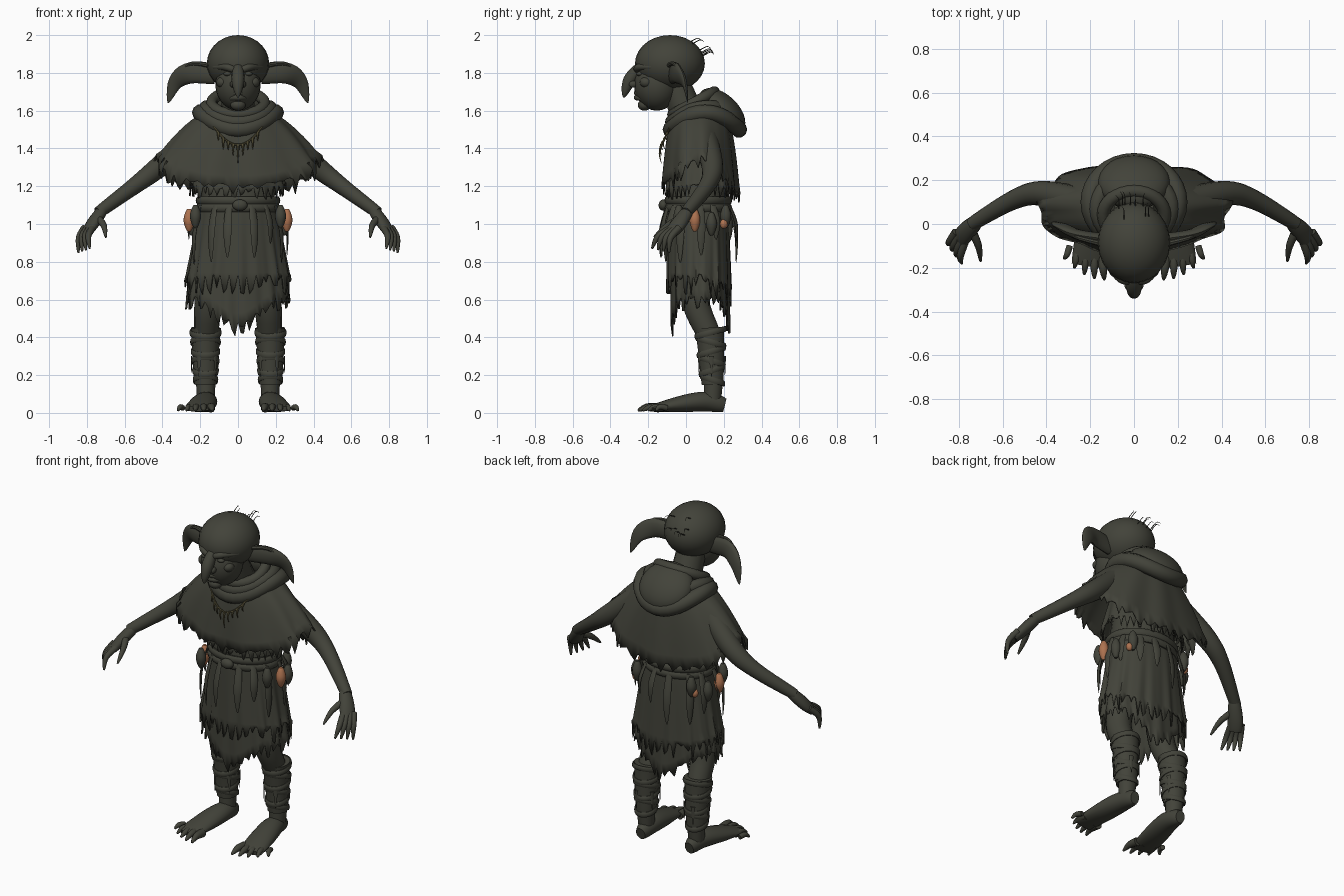
import bpy, bmesh, math, random
from mathutils import Vector, Matrix

rng = random.Random(4)
if "Cube" in bpy.data.objects:
    bpy.data.objects.remove(bpy.data.objects["Cube"])


def material(name, red, green, blue):
    mat = bpy.data.materials.new(name)
    mat.use_nodes = True
    mat.diffuse_color = (red, green, blue, 1)
    mat.node_tree.nodes["Principled BSDF"].inputs["Base Color"].default_value = (red, green, blue, 1)
    return mat


OLIVE = material("dark olive", .055, .056, .042)
BONE = material("old bone", .11, .095, .045)
AMBER = material("amber orange", .42, .17, .08)
BACK, UPWARD, SIDEWAYS = (0, 1, 0), (0, 0, 1), (1, 0, 0)


def finish(name, bm, mat):
    bmesh.ops.recalc_face_normals(bm, faces=bm.faces)
    mesh = bpy.data.meshes.new(name)
    bm.to_mesh(mesh)
    bm.free()
    mesh.materials.append(mat)
    mesh.shade_smooth()
    mesh.set_sharp_from_angle(angle=math.radians(40))
    obj = bpy.data.objects.new(name, mesh)
    bpy.context.collection.objects.link(obj)
    return obj


def lerp(start, end, t):
    return start + (end - start) * t


def spline(points, steps=5):
    """Catmull-Rom curve through the points."""
    points = [Vector(p) for p in points]
    last, path = len(points) - 1, []
    for i in range(last):
        a, b, c, d = (points[max(0, min(last, i + k))] for k in (-1, 0, 1, 2))
        for t in (k / steps for k in range(steps)):
            path.append(b + (c - a) * t / 2 + (a - b * 2.5 + c * 2 - d / 2) * t ** 2
                        + ((b - c) * 1.5 + (d - a) / 2) * t ** 3)
    return path + [points[-1]]


def bridge(bm, rings):
    for lower, upper in zip(rings, rings[1:]):
        for i in range(len(lower)):
            j = (i + 1) % len(lower)
            bm.faces.new((lower[i], lower[j], upper[j], upper[i]))


def tube(name, points, start, end, bulge=0, flat=(1, 1), up=BACK, mirror=1, mat=OLIVE, sides=14, closed=False):
    """Sweep a tapering ellipse along a path; flat squeezes it along the up direction."""
    path = [Vector(p) for p in points] if closed else spline(points)
    count, rings, bm = len(path), [], bmesh.new()
    for i, centre in enumerate(path):
        before = path[i - 1] if closed or i else centre
        after = path[(i + 1) % count] if closed or i < count - 1 else centre
        t = i / (count - 1)
        tangent = (after - before).normalized()
        across = tangent.cross(Vector(up)).normalized()
        normal = across.cross(tangent)
        radius = lerp(start, end, t) + bulge * math.sin(math.pi * t)
        depth = radius * lerp(*flat, t)
        ring = []
        for k in range(sides):
            angle = math.tau * k / sides
            p = centre + across * radius * math.cos(angle) + normal * depth * math.sin(angle)
            ring.append(bm.verts.new((p.x * mirror, p.y, p.z)))
        rings.append(ring)
    if closed:
        rings.append(rings[0])
    else:
        bm.faces.new(rings[0])
        bm.faces.new(rings[-1])
    bridge(bm, rings)
    return finish(name, bm, mat)


def band(name, centre, wide, deep, radius, tall=1, slope=0, sag=0, mirror=1):
    """Closed roll around an ellipse, sloped and sagging from front to back."""
    x, y, z = centre
    points = []
    for k in range(32):
        c, s = math.cos(math.tau * k / 32), math.sin(math.tau * k / 32)
        points.append((x + wide * c, y + deep * s, z + slope * s - sag * s * s))
    tube(name, points, radius, radius, flat=(tall, tall), up=UPWARD, mirror=mirror, sides=10, closed=True)


def ball(name, centre, size, mat=OLIVE, tilt=0, mirror=1):
    bm = bmesh.new()
    place = Matrix.Translation((centre[0] * mirror, *centre[1:])) @ Matrix.Rotation(tilt, 4, "X")
    bmesh.ops.create_uvsphere(bm, u_segments=24, v_segments=14, radius=1, matrix=place @ Matrix.Diagonal((*size, 1)))
    return finish(name, bm, mat)


def drape(name, top, hem, top_z, hem_z, drop=1, corner=1, folds=9, torn=.08, rows=10, columns=108):
    """Hanging cloth; top, hem and hem_z each give the side, front and back values."""
    bm, rings = bmesh.new(), []
    for row in range(rows + 1):
        t, ring = row / rows, []
        for i in range(columns):
            angle = math.tau * i / columns
            c, s = math.cos(angle), math.sin(angle)
            face = 2 if s > 0 else 1
            wave = 1 + .03 * t * (math.sin(folds * angle) + math.sin((folds * 2 - 5) * angle + 1) / 2)
            reach = lerp(top[face], hem[face], math.sqrt(t))
            low = lerp(hem_z[0], hem_z[face], abs(s) ** corner)
            z = lerp(top_z, low, t ** drop)
            if row == rows:
                z += torn * (.3 - rng.random() * (1 if i % 3 else .1))
            ring.append(bm.verts.new((lerp(top[0], hem[0], t) * c * wave, lerp(.08, reach, abs(s) ** .85 * wave), z)))
        rings.append(ring)
    bridge(bm, rings)
    cloth = finish(name, bm, OLIVE).modifiers.new("cloth thickness", "SOLIDIFY")
    cloth.thickness = .008


# Head
ball("cranium", (0, -.085, 1.85), (.165, .185, .15))
ball("face", (0, -.155, 1.74), (.12, .12, .14))
ball("chin", (0, -.22, 1.63), (.04, .035, .03))
tube("neck", [(0, .06, 1.5), (0, 0, 1.6), (0, -.06, 1.75)], .1, .08)
tube("nose", [(0, -.24, 1.84), (0, -.3, 1.76), (0, -.33, 1.67)], .02, .004, bulge=.022)
for name, z in (("upper_lip", 1.685), ("lower_lip", 1.66)):
    tube(name, [(-.06, -.21, z), (0, -.26, z + .01), (.06, -.21, z)], .006, .006, bulge=.01, up=UPWARD)
for mirror, label in ((1, "left"), (-1, "right")):
    tube(label + "_brow", [(.01, -.26, 1.81), (.06, -.25, 1.83), (.13, -.18, 1.83)], .014, .008, bulge=.008,
         up=UPWARD, mirror=mirror)
    ball(label + "_eye", (.055, -.245, 1.795), (.022, .018, .012), mirror=mirror)
    ball(label + "_cheek", (.08, -.21, 1.75), (.035, .035, .03), mirror=mirror)
    ball(label + "_nostril", (.028, -.28, 1.74), (.015, .022, .018), mirror=mirror)
    tube(label + "_ear", [(.12, -.07, 1.79), (.25, -.05, 1.8), (.33, -.01, 1.75), (.37, .01, 1.64)], .05, .003,
         bulge=.025, flat=(.5, .3), mirror=mirror)
    tube(label + "_ear_rim", [(.15, -.09, 1.84), (.26, -.06, 1.845), (.35, -.01, 1.75)], .014, .006,
         mirror=mirror, sides=8)
for strand in range(9):
    x, rise = rng.uniform(-.08, .08), rng.uniform(.2, 1)
    root = Vector((x, -.085 + .18 * math.cos(rise), 1.85 + .14 * math.sin(rise)))
    tube("hair", [root, root + Vector((0, .04, .02)), root + Vector((x / 5, .06, .01))], .003, .001, up=SIDEWAYS, sides=4)

# Torso and torn cloth
tube("torso", [(0, .07, .8), (0, .07, 1.2), (0, .09, 1.6)], .17, .09, bulge=.06, flat=(.75, .9), sides=24)
drape("cape", (.12, -.03, .17), (.44, -.13, .28), 1.61, (1.35, 1.19, 1.15), drop=1.6, torn=.07)
drape("undershirt", (.2, -.06, .22), (.25, -.105, .25), 1.4, (1.2, 1.17, 1.18), folds=11)
drape("skirt", (.19, -.085, .21), (.27, -.08, .23), 1.13, (.6, .46, .46), corner=6, folds=13)
drape("overskirt", (.2, -.09, .215), (.275, -.1, .24), 1.12, (.7, .7, .64), folds=15, torn=.12)

# Hood lying on the shoulders
ball("hood_bag", (0, .19, 1.6), (.165, .15, .085), tilt=-.75)
for k, name in enumerate(("hood_inner_roll", "hood_middle_roll", "hood_outer_roll")):
    band(name, (0, .04 + .03 * k, 1.64 - .025 * k), .14 + .03 * k, .11 + .035 * k, .03 + .007 * k,
         slope=.06 - .03 * k, sag=.045 * k)

# Belt, knot and hanging straps
for z in (1.085, 1.125):
    band("belt", (0, .065, z), .21, .165, .014, tall=1.6)
ball("belt_knot", (.01, -.12, 1.1), (.04, .025, .03))


def around(degrees, out=0):
    angle = math.radians(degrees)
    return (.225 + out) * math.cos(angle), .065 + (.17 + out) * math.sin(angle)


for k in range(14):
    degrees, length = k * 26 + rng.uniform(-6, 6), rng.uniform(.18, .32)
    (x, y), (far_x, far_y) = around(degrees), around(degrees, .035)
    tube("belt_strap", [(x, y, 1.1), (far_x, far_y, 1.1 - length / 2), (far_x, far_y, 1.1 - length)], .014, .003,
         bulge=.014, flat=(.3, .3), up=(far_x, far_y - .065, 0), sides=8)

# Pouches and amber bottles at both hips
for mirror in (1, -1):
    for k in range(4):
        x, y = around(25 * k - 30, .035)
        z = 1.02 - .02 * (k % 3)
        filled = AMBER if k == 1 else OLIVE
        tube("pouch", [(x, y, z + .08), (x, y, z + .04), (x, y, z), (x, y, z - .04)], .01, .008, bulge=.02,
             mirror=mirror, mat=filled)
        band("pouch_tie", (x, y, z + .045), .016, .016, .006, mirror=mirror)
    ball("amber_bottle", (.2, .2, 1), (.02, .02, .025), AMBER, mirror=mirror)

# Necklace of teeth
cord = [Vector((.13 * u, .05 * u * u - .13, 1.42 + .1 * u * u)) for u in (k / 5 for k in range(-5, 6))]
tube("necklace_cord", cord, .005, .005, mat=BONE, sides=6)
for k, p in enumerate(cord[1:-1]):
    drop = .1 if k == 4 else .045 + .015 * (k % 2)
    tube("necklace_tooth", [p, p + Vector((0, -.01, -drop / 2)), p - Vector((0, 0, drop))], .009, .001, mat=BONE, sides=6)


# Limbs
def digit(name, root, tip, thick, lift, mirror):
    root, tip = Vector(root), Vector(tip)
    tube(name, [root, (root + tip) / 2 + Vector(lift), tip], thick, .005, bulge=.004, up=SIDEWAYS, mirror=mirror, sides=10)


for mirror, label in ((1, "left"), (-1, "right")):
    tube(label + "_arm", [(.24, .1, 1.45), (.42, .14, 1.3), (.55, .11, 1.2), (.74, 0, 1.06)], .07, .031,
         up=UPWARD, mirror=mirror)
    tube(label + "_palm", [(.72, .01, 1.07), (.77, -.04, 1), (.8, -.08, .95)], .032, .038, bulge=.01,
         flat=(.9, .5), up=(.7, -.4, .5), mirror=mirror)
    digit(label + "_thumb", (.74, -.03, 1.03), (.7, -.17, .93), .02, (-.01, 0, .01), mirror)
    for k, name in enumerate(("index", "middle", "ring", "little")):
        digit(f"{label}_{name}_finger", (.77 + .014 * k, -.075 + .013 * k, .98), (.785 + .02 * k, -.18 + .03 * k, .87 - .008 * k),
              .019, (.015, -.02, .01), mirror)
    tube(label + "_leg", [(.11, .08, .9), (.155, .05, .6), (.17, .14, .35), (.17, .14, .05)], .09, .045, mirror=mirror)
    tube(label + "_leg_wrap", [(.17, .125, .45), (.172, .135, .3), (.172, .14, .15)], .08, .058, mirror=mirror)
    for k in range(6):
        size = .079 - .0035 * k
        band(label + "_wrap_band", (.172, .13 + .002 * k, .425 - .05 * k), size, size, .006, tall=2.6,
             slope=.02 * (-1) ** k, mirror=mirror)
    for k in range(5):
        out = Vector((math.cos(k * 1.3), math.sin(k * 1.3), 0))
        top = Vector((.172, .135, .3)) + out * .074
        tube(label + "_wrap_shred", [top, top - Vector((0, 0, .06)), top - Vector((0, 0, .11))], .014, .001,
             flat=(.3, .3), up=out, mirror=mirror, sides=6)
    tube(label + "_foot", [(.165, .205, .04), (.17, .1, .06), (.195, -.06, .042), (.215, -.19, .022)], .03, .07,
         bulge=.02, flat=(1.2, .2), up=UPWARD, mirror=mirror, sides=18)
    for k in range(5):
        digit(f"{label}_toe", (.145 + .037 * k, -.14 + .01 * k, .026), (.135 + .046 * k, -.255 + .006 * k * k, .012),
              .025 - .0025 * k, (0, -.01, .012), mirror)
